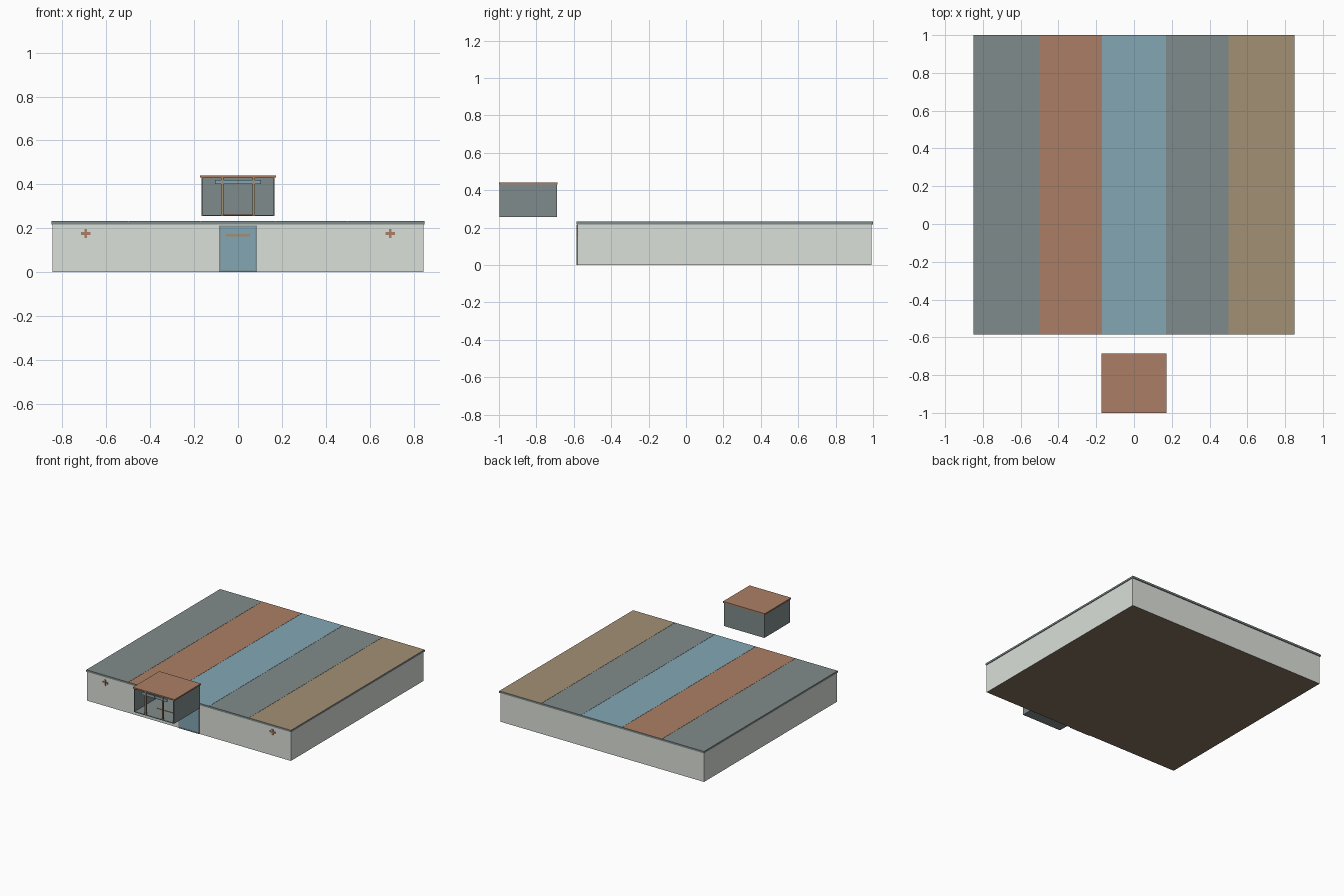
import bpy, bmesh


def srgb(r, g, b):
    def lin(c):
        c /= 255
        return c / 12.92 if c <= 0.04045 else ((c + 0.055) / 1.055) ** 2.4
    return (lin(r), lin(g), lin(b), 1)


def material(name, r, g, b):
    m = bpy.data.materials.new(name)
    m.diffuse_color = srgb(r, g, b)
    return m


PALE = material("pale plaster", 219, 224, 216)
GREY = material("slate grey", 128, 139, 139)
RUST = material("rust", 171, 127, 102)
BLUE = material("dusty blue", 131, 167, 180)
TAN = material("tan", 162, 144, 116)
BROWN = material("brown", 134, 116, 97)


def add_box(bm, x0, x1, y0, y1, z0, z1):
    geo = bmesh.ops.create_cube(bm, size=1)
    for v in geo["verts"]:
        v.co = ((x0 + x1) / 2 + v.co.x * (x1 - x0),
                (y0 + y1) / 2 + v.co.y * (y1 - y0),
                (z0 + z1) / 2 + v.co.z * (z1 - z0))


def boxes(name, mat, *dims):
    bm = bmesh.new()
    for d in dims:
        add_box(bm, *d)
    me = bpy.data.meshes.new(name)
    bm.to_mesh(me)
    bm.free()
    me.materials.append(mat)
    ob = bpy.data.objects.new(name, me)
    bpy.context.collection.objects.link(ob)
    return ob


# Hall: plaster walls with a brown underside
hall = boxes("hall_walls", PALE, (-0.845, 0.845, -0.58, 0.993, 0, 0.219))
hall.data.materials.append(BROWN)
for p in hall.data.polygons:
    if p.normal.z < -0.5:
        p.material_index = 1

# Roof slab with five coloured strips separated by fine seams
boxes("roof_slab", GREY, (-0.85, 0.85, -0.585, 1.0, 0.218, 0.230))
edges = (-0.85, -0.5, -0.17, 0.17, 0.5, 0.85)
strips = (GREY, RUST, BLUE, GREY, TAN)
for i, mat in enumerate(strips):
    strip = boxes("roof_strip_%d" % (i + 1), GREY,
                  (edges[i] + 0.0008, edges[i + 1] - 0.0008,
                   -0.585, 1.0, 0.230, 0.2325))
    strip.data.materials.append(mat)
    for p in strip.data.polygons:
        if p.normal.z > 0.5:
            p.material_index = 1

# Entrance door with frame and push bar
boxes("door", BLUE, (-0.08, 0.08, -0.583, -0.579, 0.008, 0.207))
boxes("door_frame", GREY,
      (-0.086, -0.08, -0.585, -0.579, 0, 0.213),
      (0.08, 0.086, -0.585, -0.579, 0, 0.213),
      (-0.08, 0.08, -0.585, -0.579, 0.207, 0.213),
      (-0.08, 0.08, -0.585, -0.579, 0, 0.008))
boxes("door_bar", TAN, (-0.055, 0.055, -0.5845, -0.582, 0.162, 0.175))

# Cross-shaped wall markers
for s, side in ((-1, "left"), (1, "right")):
    x, z = s * 0.694, 0.176
    boxes("cross_" + side, RUST,
          (x - 0.022, x + 0.022, -0.5845, -0.579, z - 0.006, z + 0.006),
          (x - 0.006, x + 0.006, -0.585, -0.579, z - 0.021, z + 0.021))

# Raised booth: open-fronted shell
boxes("booth_shell", GREY,
      (-0.167, -0.160, -0.997, -0.69, 0.256, 0.432),
      (0.160, 0.167, -0.997, -0.69, 0.256, 0.432),
      (-0.160, 0.160, -0.698, -0.69, 0.256, 0.432),
      (-0.160, 0.160, -0.997, -0.698, 0.256, 0.261))
boxes("booth_roof", RUST, (-0.173, 0.173, -1.0, -0.686, 0.431, 0.441))

# Booth front posts, floor rail and sign
boxes("booth_posts", TAN, *[(s * 0.071 - 0.006, s * 0.071 + 0.006,
                             -0.996, -0.986, 0.260, 0.432) for s in (-1, 1)])
boxes("booth_floor_rail", TAN, (-0.065, 0.065, -0.868, -0.855, 0.260, 0.264))
boxes("booth_sign", BLUE, (-0.105, 0.105, -0.992, -0.987, 0.401, 0.421))
boxes("booth_sign_mark", TAN, (-0.005, 0.005, -0.995, -0.991, 0.401, 0.421))
